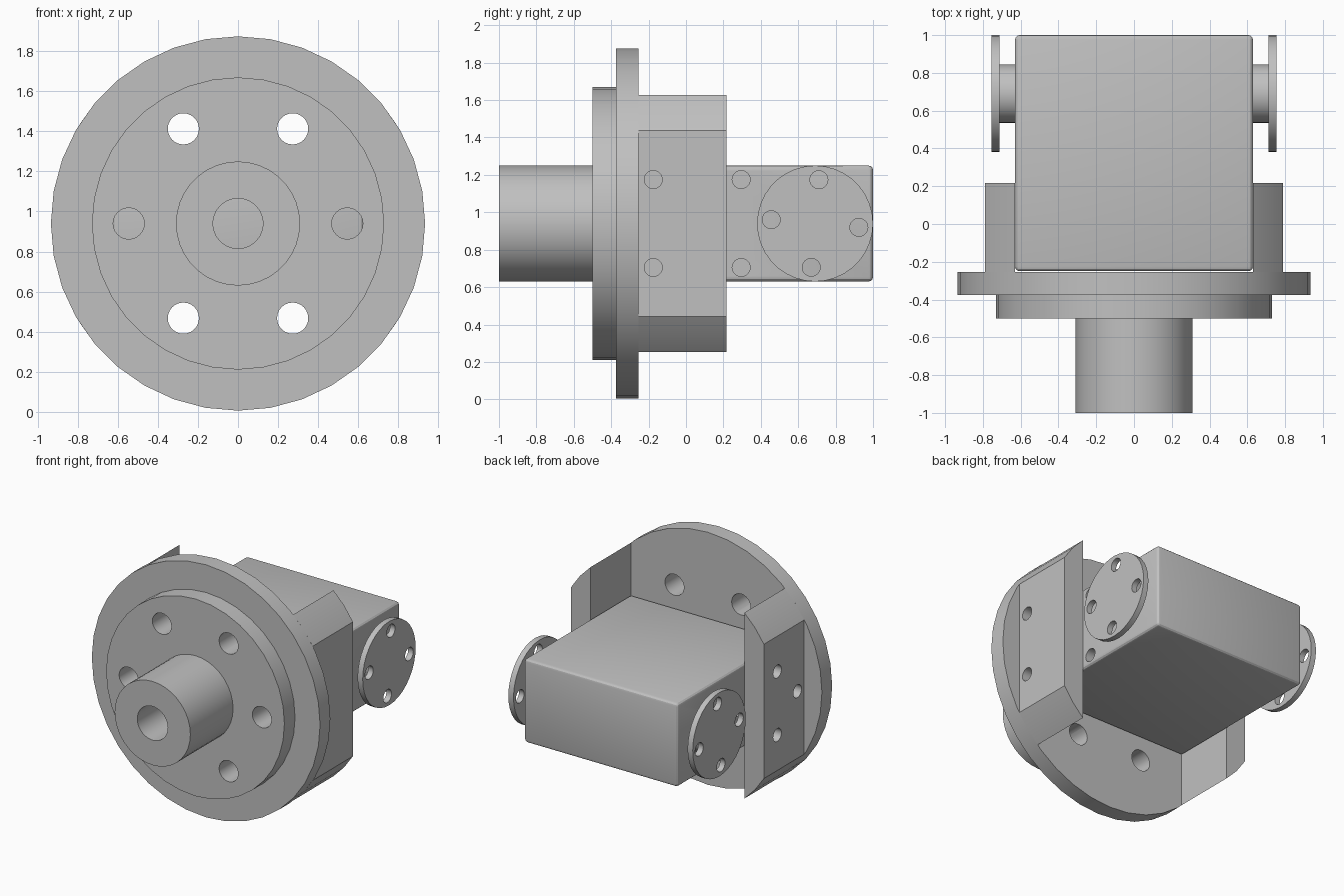
import bpy, bmesh, math
from mathutils import Matrix, Vector

cube = bpy.data.objects.get("Cube")
if cube:
    bpy.data.objects.remove(cube, do_unlink=True)

AXIS_Z = 0.94          # height of the shaft axis
PIVOT_Y = 0.69         # side pivot position
PATTERN_Y = 0.06       # centre of the bracket bolt pattern
BOLT = 0.235           # bolt pattern offset
SIDES = 36

grey = bpy.data.materials.new("machined grey")
grey.use_nodes = True
COLOUR = (0.53, 0.53, 0.53, 1)
grey.diffuse_color = COLOUR
grey.node_tree.nodes["Principled BSDF"].inputs["Base Color"].default_value = COLOUR


def make(name, bm):
    bmesh.ops.recalc_face_normals(bm, faces=bm.faces[:])
    mesh = bpy.data.meshes.new(name)
    bm.to_mesh(mesh)
    bm.free()
    mesh.materials.append(grey)
    obj = bpy.data.objects.new(name, mesh)
    bpy.context.collection.objects.link(obj)
    return obj


def activate(obj):
    bpy.ops.object.select_all(action="DESELECT")
    obj.select_set(True)
    bpy.context.view_layer.objects.active = obj


def smooth(obj):
    activate(obj)
    bpy.ops.object.shade_smooth_by_angle(angle=math.radians(28))


def rod(bm, axis, start, end, a, z, radius, sides=SIDES):
    """Cylinder along x or y; a is the other horizontal coordinate."""
    mid = (start + end) / 2
    if axis == "X":
        place = Matrix.Translation((mid, a, z)) @ Matrix.Rotation(math.pi / 2, 4, "Y")
    else:
        place = Matrix.Translation((a, mid, z)) @ Matrix.Rotation(math.pi / 2, 4, "X")
    bmesh.ops.create_cone(bm, cap_ends=True, segments=sides, radius1=radius,
                          radius2=radius, depth=abs(end - start), matrix=place)


def drill(obj, axis, start, end, centres, radius):
    """Cut a set of round holes and discard the cutter."""
    bm = bmesh.new()
    for a, z in centres:
        rod(bm, axis, start, end, a, z, radius, 24)
    cutter = make("hole_cutter", bm)
    cutter.hide_render = True
    activate(obj)
    mod = obj.modifiers.new("holes", "BOOLEAN")
    mod.operation, mod.solver, mod.object = "DIFFERENCE", "EXACT", cutter
    bpy.ops.object.modifier_apply(modifier=mod.name)
    bpy.data.objects.remove(cutter, do_unlink=True)


# Hollow shaft with stepped flange, turned around the y axis
profile = [(-1, 0.125), (-1, 0.31), (-0.5, 0.31), (-0.5, 0.73),
           (-0.375, 0.73), (-0.375, 0.935), (-0.255, 0.935), (-0.255, 0.125)]
bm = bmesh.new()
ring = [bm.verts.new((0, y, AXIS_Z + r)) for y, r in profile]
edges = [bm.edges.new((v, ring[(i + 1) % len(ring)])) for i, v in enumerate(ring)]
bmesh.ops.spin(bm, geom=ring + edges, cent=(0, 0, AXIS_Z), axis=(0, 1, 0),
               angle=math.tau, steps=SIDES)
bmesh.ops.remove_doubles(bm, verts=bm.verts[:], dist=0.0005)
flange = make("flanged_shaft", bm)
bolt_circle = [(0.546 * math.cos(k * math.pi / 3), AXIS_Z + 0.546 * math.sin(k * math.pi / 3))
               for k in range(6)]
drill(flange, "Y", -0.6, -0.1, bolt_circle, 0.078)
smooth(flange)

# Bolt patterns: a square on the left, a cross on the right
square = [(PATTERN_Y + i * BOLT, AXIS_Z + j * BOLT) for i in (-1, 1) for j in (-1, 1)]
cross = [(PATTERN_Y + i * BOLT, AXIS_Z + j * BOLT)
         for i, j in ((0, 1), (0, -1), (1, 0), (-1, 0))]

# Gearbox body with softened edges
bm = bmesh.new()
bmesh.ops.create_cube(bm, size=1, matrix=Matrix.Translation((0, 0.375, AXIS_Z))
                      @ Matrix.Diagonal((1.26, 1.25, 0.62, 1)))
bmesh.ops.bevel(bm, geom=bm.edges[:], offset=0.025, segments=3, profile=0.5, affect="EDGES")
body = make("body_block", bm)
drill(body, "X", 0.5, 0.9, square, 0.048)
drill(body, "X", -0.9, -0.5, cross, 0.048)
smooth(body)

# Side parts
half = [(0.63, 0.688), (0.716, 0.601), (0.79, 0.497)]
outline = half + [(x, -z) for x, z in reversed(half)]
tilt = math.radians(-5)
disc_holes = [(PIVOT_Y + BOLT * math.cos(tilt + k * math.pi / 2),
               AXIS_Z + BOLT * math.sin(tilt + k * math.pi / 2)) for k in range(4)]

for side, label, pattern in ((1, "left", square), (-1, "right", cross)):
    # Bracket: a slice of the flange disc carried backwards
    bm = bmesh.new()
    face = bm.faces.new([bm.verts.new((side * x, -0.255, AXIS_Z + z)) for x, z in outline])
    out = bmesh.ops.extrude_face_region(bm, geom=[face])["geom"]
    bmesh.ops.translate(bm, vec=Vector((0, 0.472, 0)),
                        verts=[g for g in out if isinstance(g, bmesh.types.BMVert)])
    bracket = make(label + "_bracket", bm)
    reach = [p for p in pattern if p[0] < 0.2]
    drill(bracket, "X", side * 0.5, side * 0.9, reach, 0.048)
    smooth(bracket)

    # Pivot hub
    bm = bmesh.new()
    rod(bm, "X", side * 0.62, side * 0.715, PIVOT_Y, AXIS_Z, 0.155)
    smooth(make(label + "_pivot_hub", bm))

    # Drilled output disc
    bm = bmesh.new()
    rod(bm, "X", side * 0.713, side * 0.755, PIVOT_Y, AXIS_Z, 0.31)
    disc = make(label + "_output_disc", bm)
    drill(disc, "X", side * 0.68, side * 0.8, disc_holes, 0.048)
    smooth(disc)
